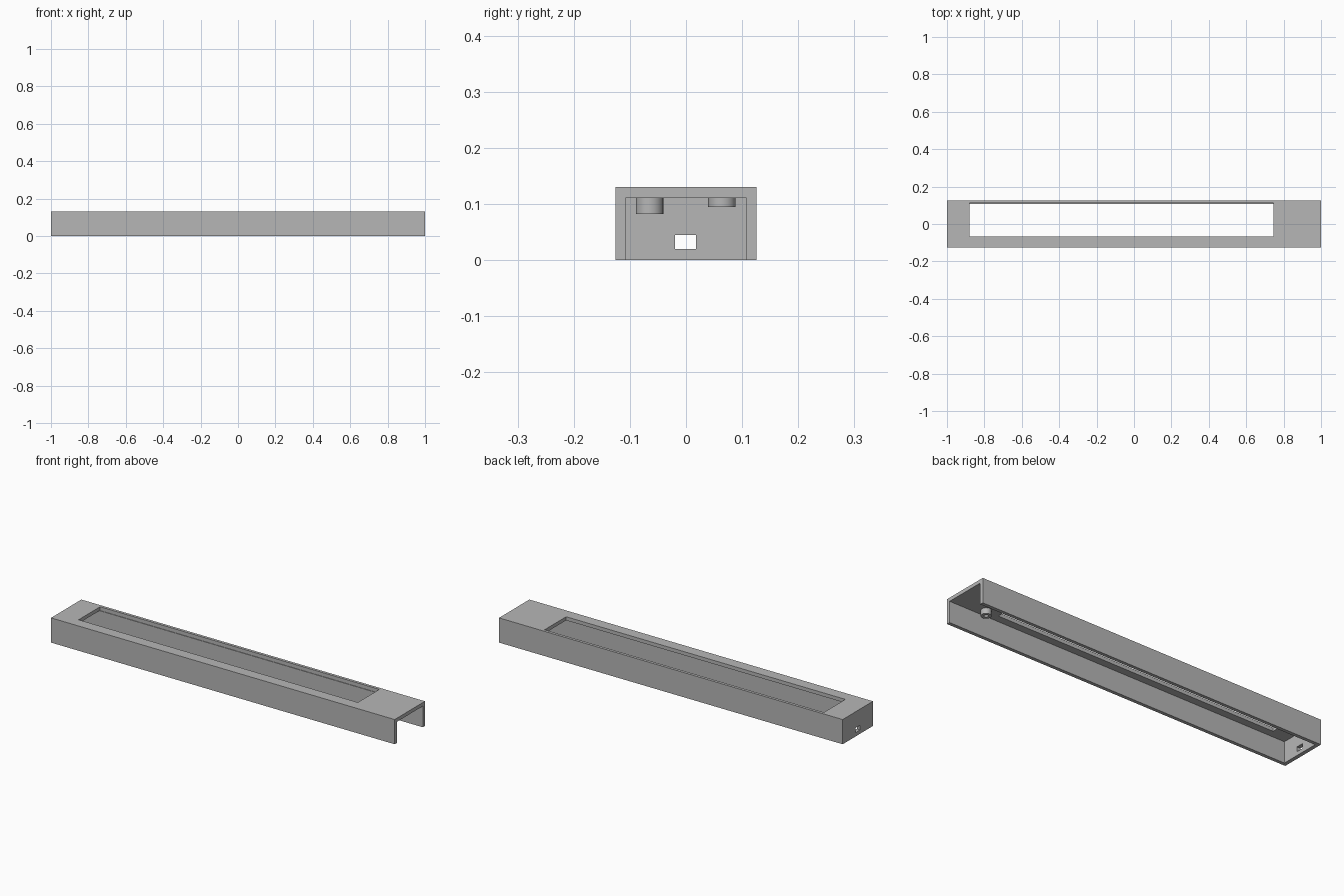
import bpy

default = bpy.data.objects.get("Cube")
if default:
    bpy.data.objects.remove(default, do_unlink=True)

grey = bpy.data.materials.new("plain grey")
grey.use_nodes = True
colour = (0.47, 0.47, 0.47, 1)
grey.diffuse_color = colour
grey.node_tree.nodes["Principled BSDF"].inputs["Base Color"].default_value = colour


def box(name, x, y, z):
    """Box spanning the given (low, high) ranges."""
    bpy.ops.mesh.primitive_cube_add(size=1, location=[sum(r) / 2 for r in (x, y, z)])
    ob = bpy.context.object
    ob.name = name
    ob.scale = [r[1] - r[0] for r in (x, y, z)]
    bpy.ops.object.transform_apply(location=True, rotation=False, scale=True)
    ob.data.materials.append(grey)
    return ob


def tube(name, x, y, z, radius):
    """Upright cylinder spanning the z range."""
    bpy.ops.mesh.primitive_cylinder_add(
        vertices=48, radius=radius, depth=z[1] - z[0], location=(x, y, sum(z) / 2))
    ob = bpy.context.object
    ob.name = name
    ob.data.materials.append(grey)
    return ob


def cut(target, cutter):
    """Subtract the cutter from the target, then discard it."""
    cutter.hide_render = True
    mod = target.modifiers.new("cut", "BOOLEAN")
    mod.operation = "DIFFERENCE"
    mod.solver = "EXACT"
    mod.object = cutter
    bpy.context.view_layer.objects.active = target
    bpy.ops.object.modifier_apply(modifier=mod.name)
    bpy.data.objects.remove(cutter, do_unlink=True)


# Long housing: open underneath and at the +x end, closed at the -x end
ceiling, inner = 0.111, 0.108
housing = box("housing", (-1, 1), (-0.126, 0.126), (0, 0.13))
cut(housing, box("cavity", (-0.98, 1.1), (-inner, inner), (-0.1, ceiling)))

# Long window in the top, offset towards the back wall
cut(housing, box("window", (-0.88, 0.745), (-0.068, 0.111), (ceiling - 0.001, 0.2)))

# Cable port through the closed end
cut(housing, box("cable_port", (-1.1, -0.9), (-0.02, 0.018), (0.02, 0.045)))

# Screw bosses hanging from the ceiling, each with a blind hole
for name, y, bottom in (("front_boss", -0.065, 0.082), ("back_boss", 0.064, 0.095)):
    boss = tube(name, 0.82, y, (bottom, ceiling + 0.004), 0.0245)
    cut(boss, tube("screw_hole", 0.82, y, (bottom - 0.05, ceiling), 0.01))
    bpy.ops.object.select_all(action="DESELECT")
    boss.select_set(True)
    bpy.context.view_layer.objects.active = boss
    bpy.ops.object.shade_smooth_by_angle()
